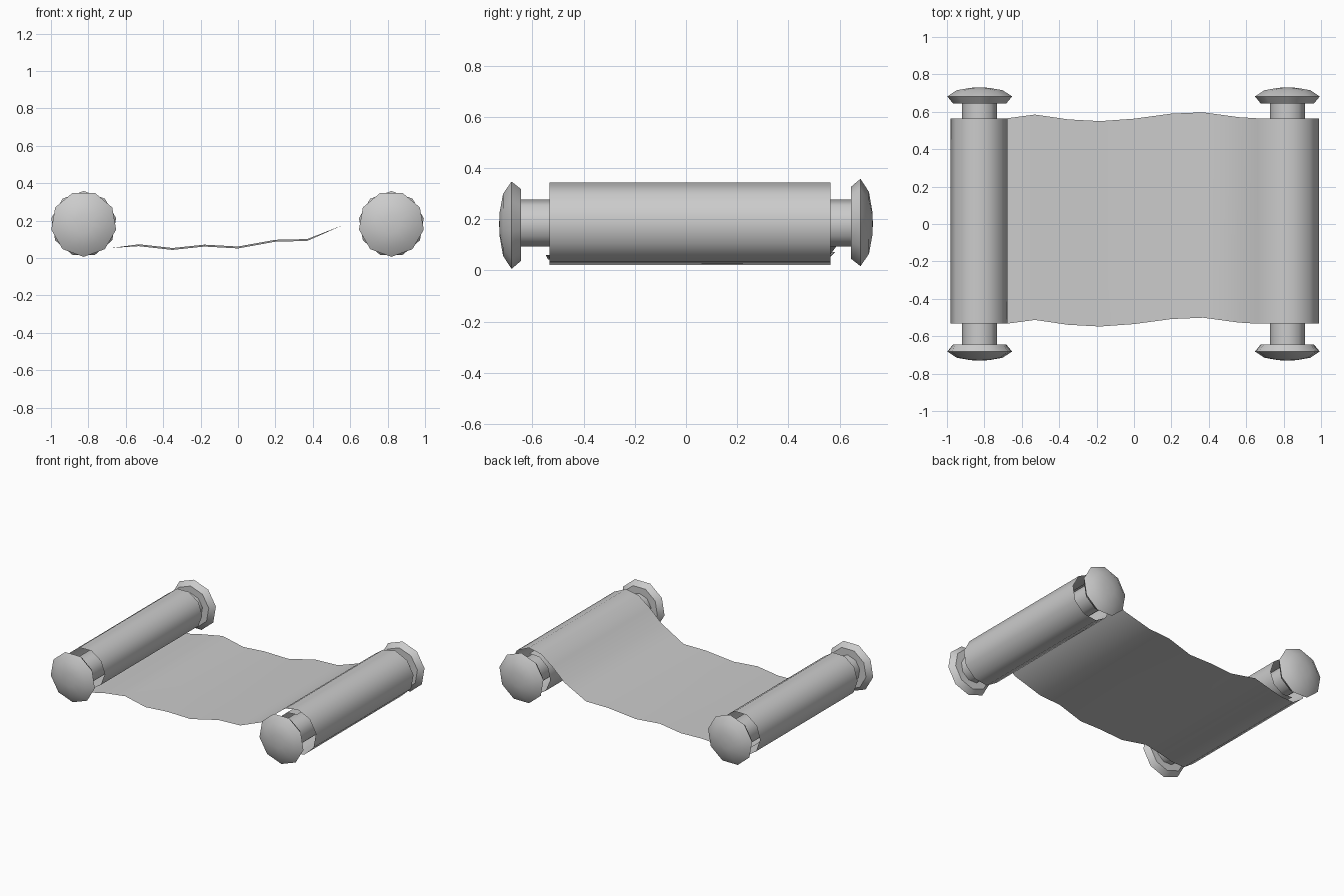
import bpy, bmesh
from math import sin, cos, pi, radians

if "Cube" in bpy.data.objects:
    bpy.data.objects.remove(bpy.data.objects["Cube"])

SIDES = 9
CZ = 0.182


def make_object(name, bm, smooth_deg):
    me = bpy.data.meshes.new(name)
    bm.to_mesh(me)
    bm.free()
    ob = bpy.data.objects.new(name, me)
    bpy.context.collection.objects.link(ob)
    bpy.ops.object.select_all(action='DESELECT')
    ob.select_set(True)
    bpy.context.view_layer.objects.active = ob
    bpy.ops.object.shade_smooth_by_angle(angle=radians(smooth_deg))
    return ob


def lathe_y(name, cx, profile, phase, smooth_deg):
    """Revolve (y, radius) rings about a y-parallel axis and cap both ends."""
    bm = bmesh.new()
    rings = []
    for y, r in profile:
        rings.append([bm.verts.new((cx + r * cos(phase + 2 * pi * i / SIDES), y,
                                    CZ + r * sin(phase + 2 * pi * i / SIDES)))
                      for i in range(SIDES)])
    for a, b in zip(rings, rings[1:]):
        for i in range(SIDES):
            j = (i + 1) % SIDES
            bm.faces.new((a[i], a[j], b[j], b[i]))
    bm.faces.new(rings[0])
    bm.faces.new(rings[-1])
    bmesh.ops.recalc_face_normals(bm, faces=bm.faces)
    return make_object(name, bm, smooth_deg)


# Rods and end knobs, one pair per side
knob = [(0.645, 0.145), (0.682, 0.176), (0.715, 0.125), (0.728, 0.05), (0.73, 0.01)]
for side, cx in (("left", -0.825), ("right", 0.82)):
    lathe_y(side + "_rod", cx, [(-0.66, 0.095), (0.66, 0.095)], pi / 2, 45)
    for end, s in (("front", -1), ("back", 1)):
        lathe_y(f"{side}_{end}_knob", cx, [(s * y, r) for y, r in knob], s * pi / 2, 40)


def roll(cx, a0, keys, step=36):
    """Clockwise spiral; keys are (turned degrees, radius)."""
    pts = []
    for t in range(0, keys[-1][0] + 1, step):
        for (t0, r0), (t1, r1) in zip(keys, keys[1:]):
            if t0 <= t <= t1:
                r = r0 + (r1 - r0) * (t - t0) / (t1 - t0)
                break
        a = radians(a0 - t)
        pts.append((cx + r * cos(a), CZ + r * sin(a), 0.0))
    return pts


# Paper: (x, z, y shift) along its length, both ends rolled round the rods
left = roll(-0.825, -70, [(0, 0.16), (108, 0.155), (288, 0.148), (396, 0.125)])[::-1]
middle = [(-0.68, 0.053, 0.0), (-0.53, 0.068, 0.02), (-0.35, 0.048, -0.006),
          (-0.18, 0.066, -0.015), (0.0, 0.056, -0.002), (0.2, 0.092, 0.025),
          (0.37, 0.096, 0.032), (0.56, 0.175, 0.006), (0.66, 0.26, 0.0)]
right = roll(0.82, 117, [(0, 0.16), (108, 0.17), (216, 0.162), (396, 0.125)])
# the left spiral runs from its hidden end out to the open sheet
path = left + middle + right

bm = bmesh.new()
rows = []
for k, (x, z, dy) in enumerate(path):
    flat = len(left) < k < len(left) + len(middle) - 2
    tilt = 0.005 if flat else 0.0
    rows.append([bm.verts.new((x, 0.016 + dy + s * 0.549, z + s * tilt)) for s in (-1, 1)])
for a, b in zip(rows, rows[1:]):
    bm.faces.new((a[0], b[0], b[1], a[1]))
make_object("parchment_sheet", bm, 60)
